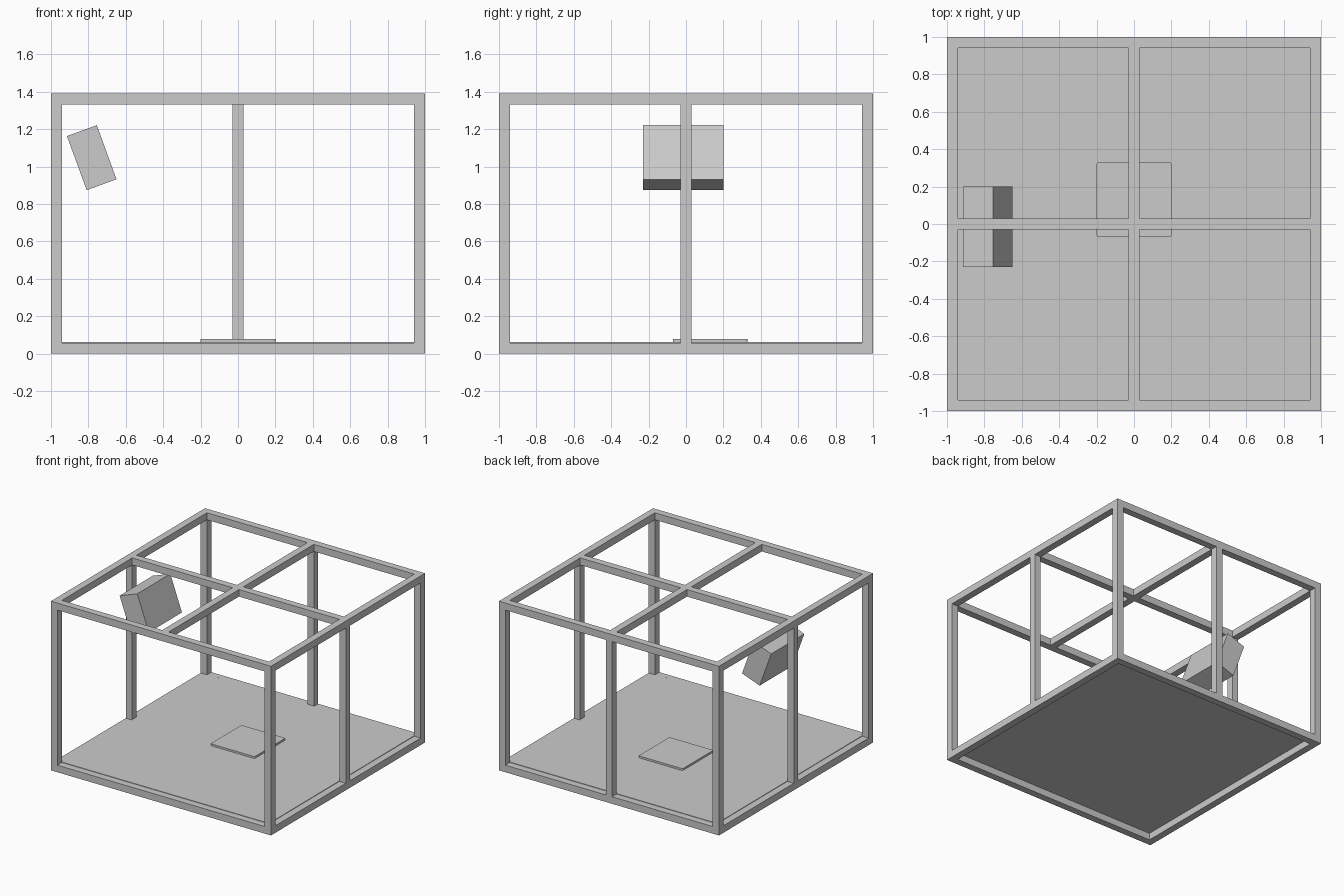
import bpy
from math import radians

cube = bpy.data.objects.get("Cube")
if cube:
    bpy.data.objects.remove(cube, do_unlink=True)

grey = bpy.data.materials.new("plain grey")
grey.use_nodes = True
colour = (0.6, 0.6, 0.6, 1)
grey.diffuse_color = colour
grey.node_tree.nodes["Principled BSDF"].inputs["Base Color"].default_value = colour

W = 0.058          # bar width
H = 1.39           # total height
E = 1 - W / 2      # centre line of the outer bars
INNER = 2 - 2 * W  # clear span between the outer bars


def box(name, centre, size, tilt=0):
    bpy.ops.mesh.primitive_cube_add(size=1, location=centre)
    ob = bpy.context.object
    ob.name = name
    ob.scale = size
    bpy.ops.object.transform_apply(location=False, rotation=False, scale=True)
    ob.rotation_euler.y = radians(tilt)
    ob.data.materials.append(grey)
    return ob


# Bottom and top square frames
for level, z in (("bottom", W / 2), ("top", H - W / 2)):
    for side, s in (("front", -1), ("back", 1)):
        box(f"{level}_{side}_rail", (0, s * E, z), (2, W, W))
    for side, s in (("right", -1), ("left", 1)):
        box(f"{level}_{side}_rail", (s * E, 0, z), (W, INNER, W))

# Upright posts: four corners and three mid-sides, with the front left open
posts = {
    "front_right": (-E, -E), "front_left": (E, -E),
    "back_right": (-E, E), "back_left": (E, E),
    "middle_right": (-E, 0), "middle_left": (E, 0), "middle_back": (0, E),
}
for name, (x, y) in posts.items():
    box(f"{name}_post", (x, y, H / 2), (W, W, H - 2 * W))

# Roof cross beams
box("roof_long_beam", (0, 0, H - W / 2), (INNER, W, W))
half = (INNER - W) / 2
for side, s in (("front", -1), ("back", 1)):
    box(f"roof_{side}_beam", (0, s * (W + half) / 2, H - W / 2), (W, half, W))

# Thin floor, set in flush with the top of the bottom frame
box("floor", (0, 0, 0.059), (INNER, INNER, 0.006))

# Low floor pad with softened corners
pad = box("floor_pad", (0, 0.13, 0.07), (0.4, 0.4, 0.016))
weights = pad.data.attributes.new("bevel_weight_edge", "FLOAT", "EDGE")
for edge in pad.data.edges:
    a, b = (pad.data.vertices[i].co for i in edge.vertices)
    weights.data[edge.index].value = float(abs(a.z - b.z) > 0.01)
bevel = pad.modifiers.new("round_corners", "BEVEL")
bevel.limit_method = "WEIGHT"
bevel.width = 0.012
bevel.segments = 3

# Hanging box, tipped down towards the middle
box("tilted_box", (-0.782, -0.015, 1.048), (0.17, 0.43, 0.308), -20)
